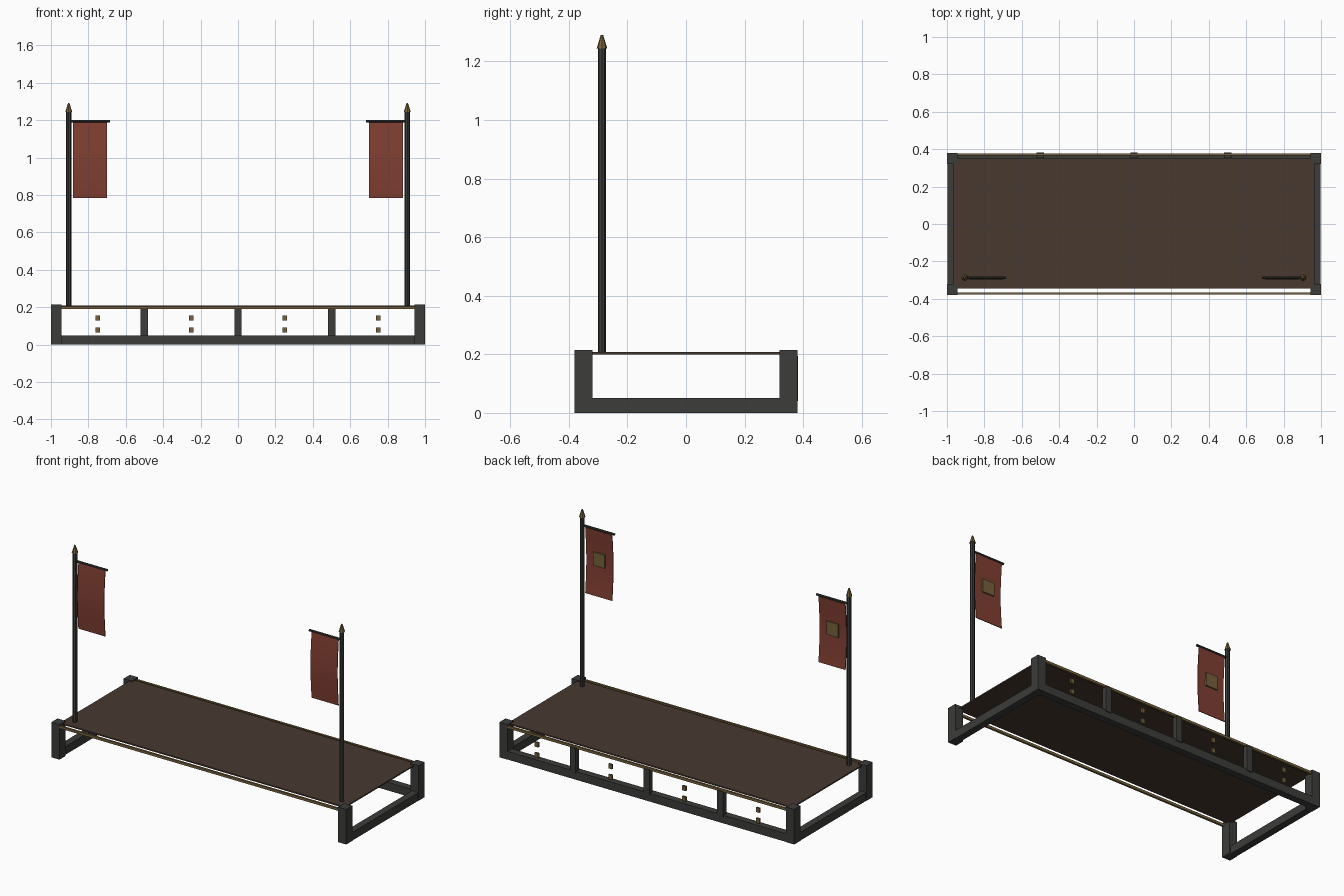
import bpy, bmesh, math
from mathutils import Matrix

if "Cube" in bpy.data.objects:
    bpy.data.objects.remove(bpy.data.objects["Cube"])


def mat(name, col):
    m = bpy.data.materials.new(name)
    m.diffuse_color = (*col, 1)
    m.use_nodes = True
    m.node_tree.nodes["Principled BSDF"].inputs["Base Color"].default_value = m.diffuse_color
    return m


IRON = mat("dark_iron", (0.045, 0.045, 0.042))
WOOD = mat("dark_wood", (0.065, 0.04, 0.03))
BRASS = mat("brass", (0.18, 0.12, 0.045))
CLOTH = mat("red_cloth", (0.22, 0.05, 0.032))


def finish(name, bm, m):
    bmesh.ops.recalc_face_normals(bm, faces=bm.faces)
    me = bpy.data.meshes.new(name)
    bm.to_mesh(me)
    bm.free()
    me.materials.append(m)
    ob = bpy.data.objects.new(name, me)
    bpy.context.collection.objects.link(ob)
    return ob


def box(name, x, y, z, m):
    """Box from (min, max) ranges."""
    bm = bmesh.new()
    bmesh.ops.create_cube(bm, size=1)
    for v in bm.verts:
        v.co = [(r[0] + r[1]) / 2 + c * (r[1] - r[0]) for r, c in zip((x, y, z), v.co)]
    return finish(name, bm, m)


def cone(name, loc, r1, r2, h, m, axis="Z", sides=8):
    bm = bmesh.new()
    bmesh.ops.create_cone(bm, cap_ends=True, segments=sides, radius1=r1, radius2=r2, depth=h)
    if axis == "X":
        bm.transform(Matrix.Rotation(math.pi / 2, 4, "Y"))
    bm.transform(Matrix.Translation(loc))
    return finish(name, bm, m)


def span(a, b, s):
    return tuple(sorted((a * s, b * s)))


# Deck
box("deck", (-0.965, 0.965), (-0.345, 0.35), (0.2, 0.208), WOOD)

# Corner posts and gilded edge strips
for sy, end in ((-1, "front"), (1, "back")):
    for sx, side in ((-1, "left"), (1, "right")):
        box(f"{end}_{side}_post", span(0.945, 1, sx), span(0.32, 0.38, sy), (0, 0.215), IRON)
    box(f"{end}_edge_strip", (-0.95, 0.95), span(0.365, 0.377, sy), (0.19, 0.205), BRASS)

# Lower rails at the sides and back
for sx, side in ((-1, "left"), (1, "right")):
    box(f"{side}_lower_rail", span(0.955, 0.998, sx), (-0.33, 0.33), (0, 0.05), IRON)
box("back_lower_rail", (-0.95, 0.95), (0.335, 0.378), (0, 0.05), IRON)

# Back uprights and studs
for i, x in enumerate((-0.5, 0, 0.5)):
    box(f"back_upright_{i}", (x - 0.02, x + 0.02), (0.352, 0.383), (0.04, 0.195), IRON)
for i, x in enumerate((-0.75, -0.25, 0.25, 0.75)):
    for j, z in enumerate((0.078, 0.143)):
        box(f"back_stud_{i}_{j}", (x - 0.012, x + 0.012), (0.366, 0.378), (z - 0.014, z + 0.014), BRASS)

# Banner poles, one at each front corner
PY = -0.287
for s, side in ((-1, "left"), (1, "right")):
    cone(f"{side}_pole", (s * 0.905, PY, 0.725), 0.0135, 0.0135, 1.05, IRON)
    cone(f"{side}_finial", (s * 0.905, PY, 1.268), 0.018, 0.004, 0.046, BRASS)
    cone(f"{side}_crossbar", (s * 0.795, PY, 1.195), 0.007, 0.007, 0.22, IRON, "X")
    # Cloth, bellied slightly towards the front
    bm = bmesh.new()
    rows = []
    n = 8
    for k in range(n + 1):
        t = k / n
        y = PY + 0.002 - 0.011 * math.sin(math.pi * t)
        rows.append([bm.verts.new((s * x, y, 1.188 - 0.403 * t)) for x in (0.7, 0.882)])
    for a, b in zip(rows, rows[1:]):
        bm.faces.new((a[0], a[1], b[1], b[0]))
    ob = finish(f"{side}_banner", bm, CLOTH)
    sol = ob.modifiers.new("thickness", "SOLIDIFY")
    sol.thickness = 0.004
    sol.offset = 0
    # Plain square plaque on the rear of the cloth
    box(f"{side}_banner_plaque", span(0.752, 0.832, s), (PY - 0.008, PY + 0.002), (0.968, 1.05), BRASS)
